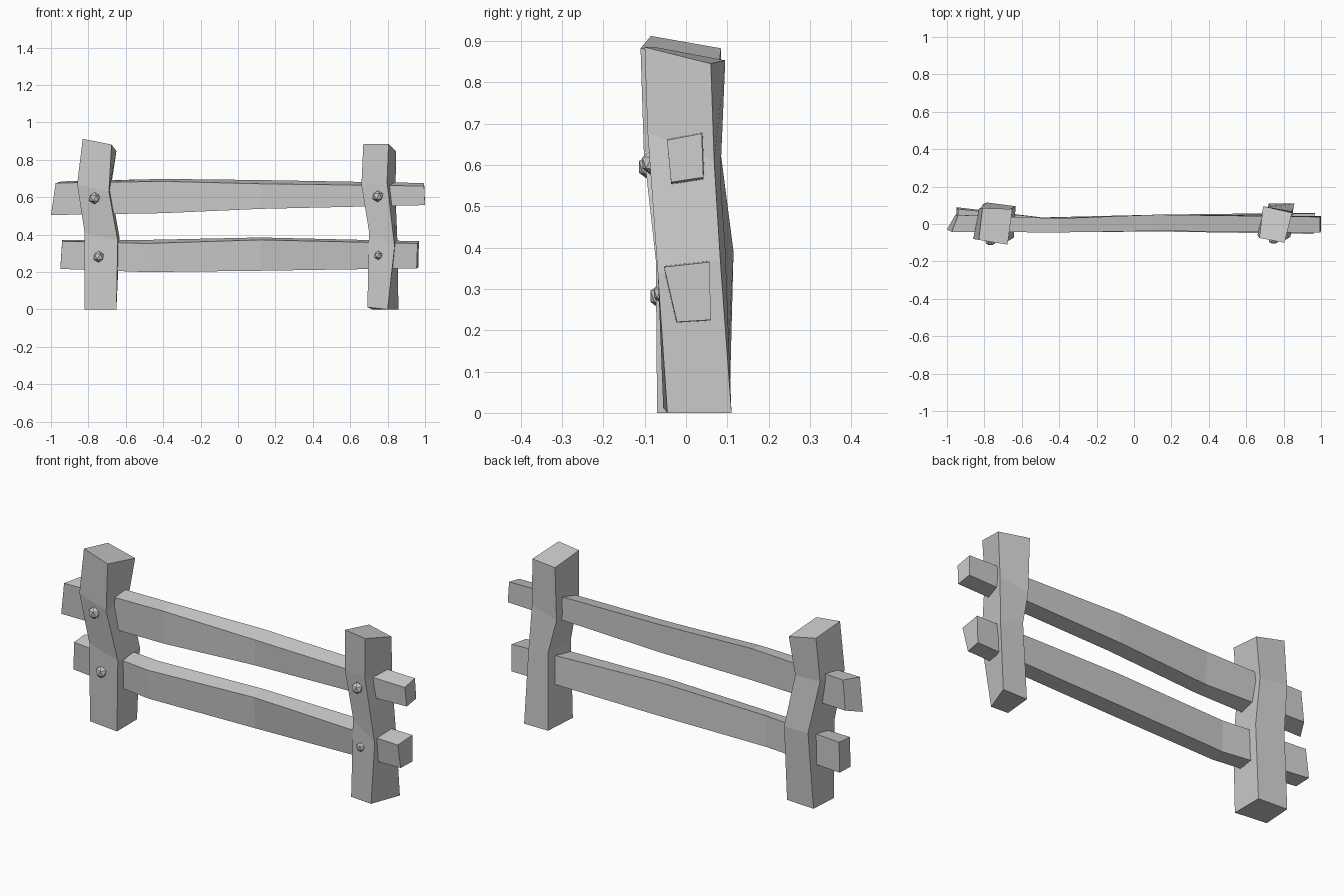
import bpy, bmesh
from mathutils import Vector


def loft(name, rings):
    """Flat-faced timber through four-cornered rings, capped at both ends."""
    bm = bmesh.new()
    loops = [[bm.verts.new(p) for p in ring] for ring in rings]
    for a, b in zip(loops, loops[1:]):
        for i in range(4):
            j = (i + 1) % 4
            bm.faces.new((a[i], a[j], b[j], b[i]))
    bm.faces.new(loops[0][::-1])
    bm.faces.new(loops[-1])
    bmesh.ops.recalc_face_normals(bm, faces=bm.faces)
    me = bpy.data.meshes.new(name)
    bm.to_mesh(me)
    bm.free()
    ob = bpy.data.objects.new(name, me)
    bpy.context.collection.objects.link(ob)
    return ob


def stud(name, loc, r):
    """Faceted peg head, flattened against the post."""
    bpy.ops.mesh.primitive_ico_sphere_add(subdivisions=1, radius=r, location=loc)
    ob = bpy.context.object
    ob.name = name
    ob.scale = (1, 0.85, 1)


# Posts: rings bottom to top; corners front left, front right, back right, back left
loft("left_post", [
    [(-.82, -.05, 0), (-.65, -.07, 0), (-.65, .095, 0), (-.81, .105, 0)],
    [(-.82, -.055, .41), (-.643, -.073, .37), (-.633, .095, .38), (-.785, .115, .39)],
    [(-.86, -.08, .67), (-.69, -.102, .63), (-.68, .07, .65), (-.83, .08, .66)],
    [(-.83, -.085, .912), (-.676, -.11, .882), (-.65, .08, .847), (-.81, .085, .882)],
])
loft("right_post", [
    [(.692, -.055, .012), (.80, -.045, 0), (.858, .11, 0), (.72, .11, 0)],
    [(.70, -.05, .42), (.837, -.068, .335), (.852, .083, .37), (.73, .095, .40)],
    [(.66, -.06, .665), (.797, -.093, .68), (.842, .068, .61), (.69, .083, .57)],
    [(.67, -.075, .885), (.805, -.10, .885), (.845, .06, .845), (.69, .095, .853)],
])

# Rails: rings left to right; corners front bottom, front top, back top, back bottom
loft("upper_rail", [
    [(-1, -.03, .505), (-.975, -.042, .676), (-.94, .048, .685), (-.955, .05, .53)],
    [(-.4, -.043, .515), (-.4, -.045, .685), (-.4, .03, .698), (-.4, .025, .53)],
    [(.12, -.035, .538), (.12, -.037, .672), (.12, .05, .692), (.12, .045, .545)],
    [(1, -.036, .558), (.995, -.046, .66), (.995, .038, .676), (1, .042, .57)],
])
loft("lower_rail", [
    [(-.95, 0, .217), (-.94, -.01, .365), (-.94, .08, .372), (-.95, .09, .22)],
    [(-.49, -.035, .2), (-.49, -.045, .353), (-.49, .035, .372), (-.49, .035, .21)],
    [(.12, -.03, .207), (.12, -.04, .372), (.12, .04, .385), (.12, .05, .215)],
    [(.955, -.022, .22), (.96, -.053, .353), (.967, .057, .365), (.965, .06, .225)],
])

# Pegs on the front of the posts
for name, loc, r in [
    ("left_upper_peg", (-.767, -.09, .595), .032),
    ("left_lower_peg", (-.745, -.063, .282), .031),
    ("right_upper_peg", (.747, -.083, .605), .031),
    ("right_lower_peg", (.75, -.06, .289), .024),
]:
    stud(name, loc, r)
